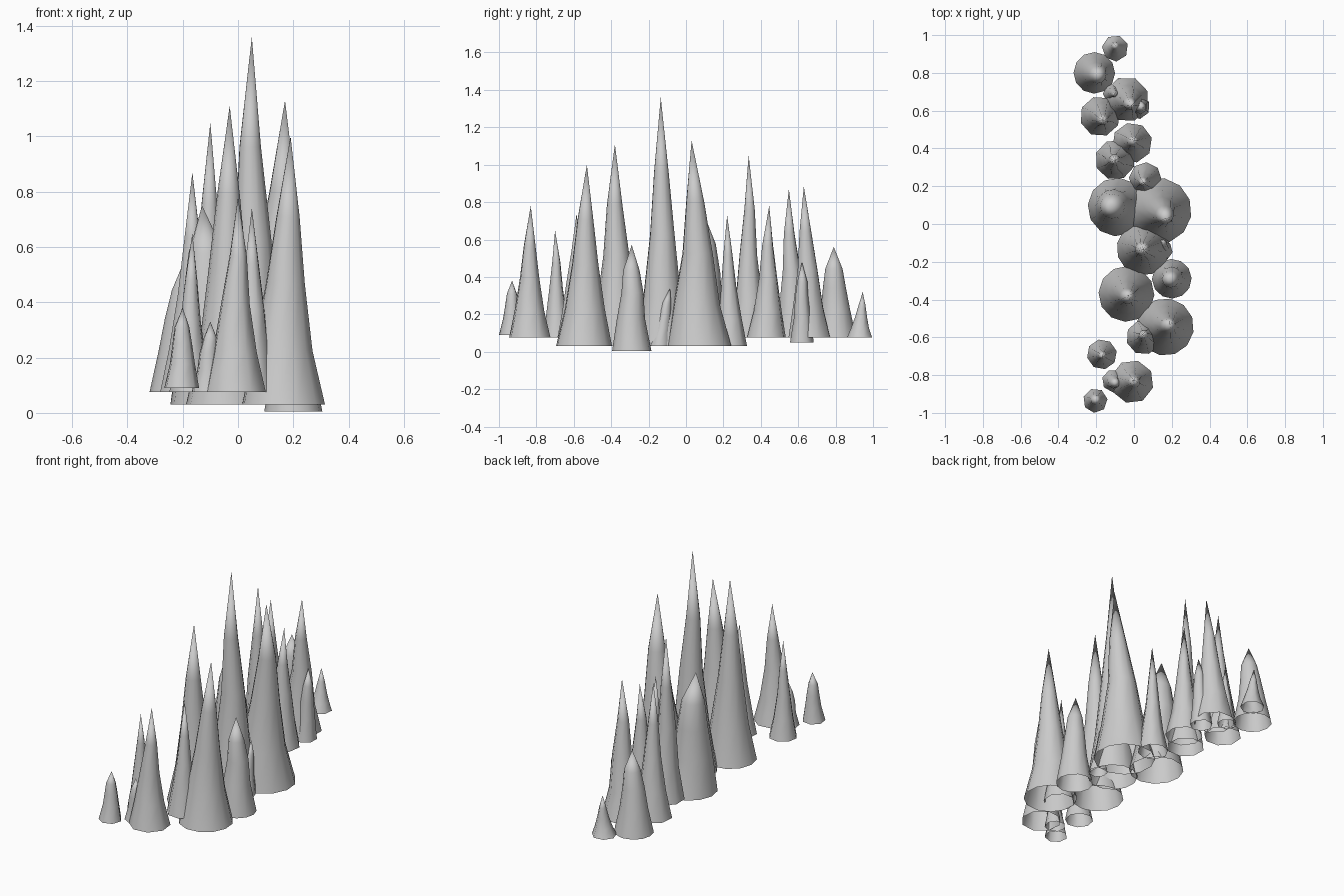
import bpy, bmesh, math, random

random.seed(4)

# outline as (height fraction, radius fraction)
SHARP = [(0, 1), (0.2, 0.72), (0.45, 0.47), (0.7, 0.28)]
BLUNT = [(0, 1), (0.3, 0.72), (0.55, 0.56), (0.76, 0.42)]


def spike(name, base, r, z0, tip, sides, outline=SHARP, wobble=0.05):
    """Tapered leaning spike, open underneath, closed to a point."""
    bm = bmesh.new()
    rings = []
    turn = random.uniform(0, math.tau)
    for i, (f, k) in enumerate(outline):
        lean = f ** 1.2
        w = wobble * r if i else 0
        cx = base[0] + (tip[0] - base[0]) * lean + random.uniform(-w, w)
        cy = base[1] + (tip[1] - base[1]) * lean + random.uniform(-w, w)
        z = z0 + (tip[2] - z0) * f
        rings.append([bm.verts.new((cx + r * k * math.cos(turn + math.tau * s / sides),
                                    cy + r * k * math.sin(turn + math.tau * s / sides), z))
                      for s in range(sides)])
    for a, b in zip(rings, rings[1:]):
        for s in range(sides):
            t = (s + 1) % sides
            bm.faces.new((a[s], a[t], b[t], b[s]))
    top = bm.verts.new(tip)
    for s in range(sides):
        bm.faces.new((rings[-1][s], rings[-1][(s + 1) % sides], top))
    for f in bm.faces:
        f.smooth = True
    me = bpy.data.meshes.new(name)
    bm.to_mesh(me)
    bm.free()
    bpy.context.collection.objects.link(bpy.data.objects.new(name, me))


# large central spikes: base xy, radius, base z, tip
large = [
    ((-0.09, 0.09), 0.155, 0.03, (-0.13, 0.09, 0.75), BLUNT),
    ((0.13, 0.07), 0.175, 0.03, (0.17, 0.03, 1.13), SHARP),
    ((0.05, -0.13), 0.142, 0.03, (0.05, -0.135, 1.36), SHARP),
    ((0.20, -0.29), 0.105, 0.005, (0.19, -0.29, 0.57), BLUNT),
    ((-0.04, -0.37), 0.148, 0.03, (-0.03, -0.38, 1.11), SHARP),
    ((0.165, -0.545), 0.152, 0.03, (0.19, -0.53, 1.0), SHARP),
    ((-0.21, 0.80), 0.11, 0.075, (-0.19, 0.79, 0.56), BLUNT),
]
for i, (b, r, z, t, o) in enumerate(large):
    spike(f"large_spike_{i + 1}", b, r, z, t, 12, o)

# medium spikes
medium = [
    ((-0.04, 0.66), 0.12, 0.075, (-0.01, 0.63, 0.885)),
    ((-0.18, 0.57), 0.107, 0.075, (-0.165, 0.55, 0.87)),
    ((-0.01, 0.43), 0.107, 0.075, (0.0, 0.445, 0.78)),
    ((-0.10, 0.34), 0.107, 0.075, (-0.10, 0.335, 1.05)),
    ((0.06, 0.24), 0.087, 0.03, (0.05, 0.22, 0.73)),
    ((0.05, -0.60), 0.092, 0.075, (0.05, -0.585, 0.74)),
    ((-0.17, -0.69), 0.08, 0.075, (-0.165, -0.70, 0.65)),
    ((-0.01, -0.835), 0.115, 0.075, (0.0, -0.83, 0.78)),
]
for i, (b, r, z, t) in enumerate(medium):
    spike(f"medium_spike_{i + 1}", b, r, z, t, 8)

# small spikes at the ends and between the others
small = [
    ((-0.10, 0.93), 0.07, 0.075, (-0.10, 0.945, 0.32), SHARP),
    ((0.02, 0.62), 0.065, 0.05, (0.04, 0.62, 0.48), BLUNT),
    ((-0.11, 0.69), 0.055, 0.075, (-0.10, 0.69, 0.45), SHARP),
    ((0.15, -0.14), 0.055, 0.03, (0.15, -0.085, 0.34), BLUNT),
    ((-0.11, -0.83), 0.06, 0.075, (-0.10, -0.84, 0.33), BLUNT),
    ((-0.205, -0.935), 0.065, 0.09, (-0.20, -0.93, 0.38), BLUNT),
]
for i, (b, r, z, t, o) in enumerate(small):
    spike(f"small_spike_{i + 1}", b, r, z, t, 7, o)
